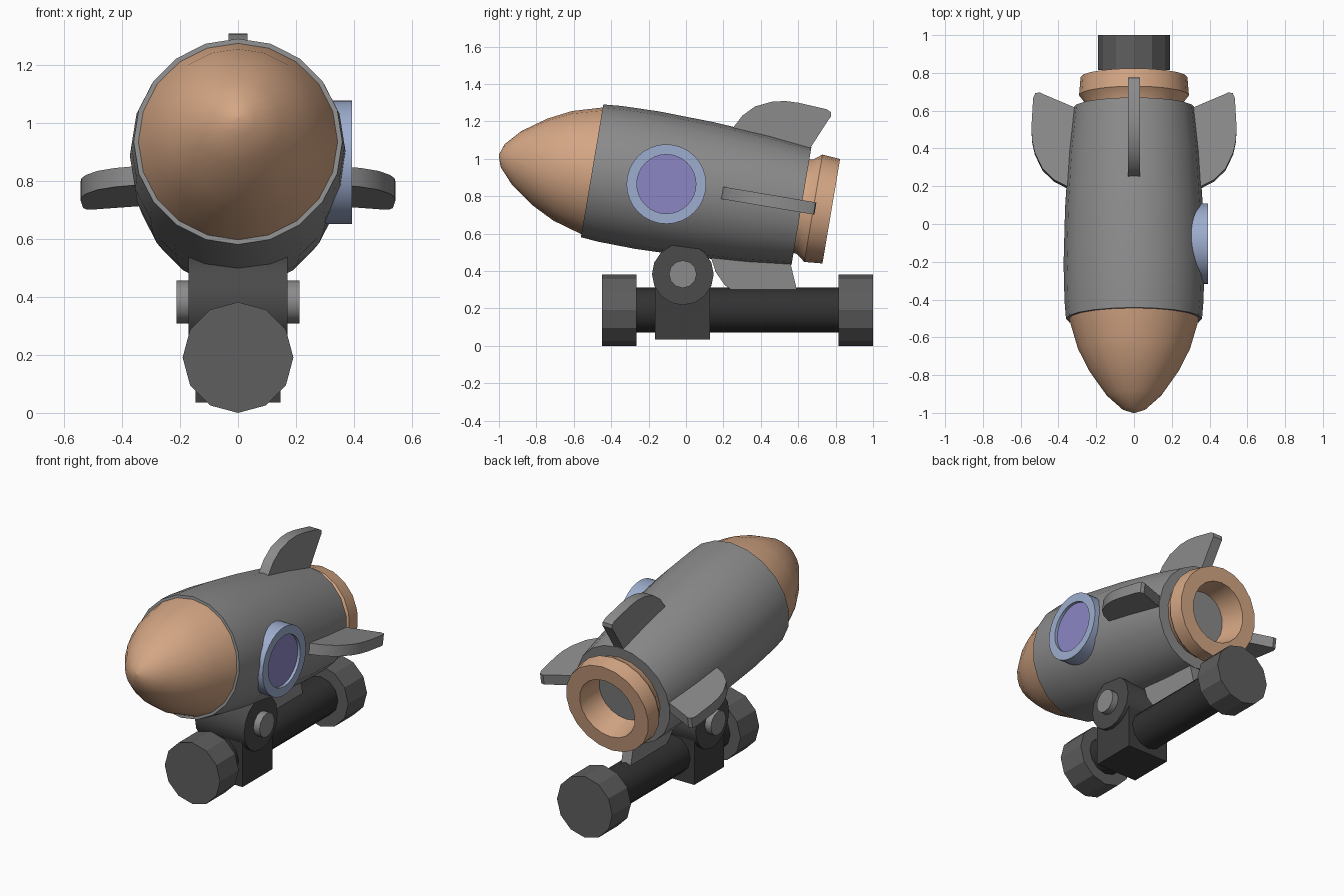
import bpy, bmesh, math
from mathutils import Vector, Matrix

if "Cube" in bpy.data.objects:
    bpy.data.objects.remove(bpy.data.objects["Cube"])

TILT = math.radians(9.6)
TIP = Vector((0, -1, 1.02))
BACK = Vector((0, math.cos(TILT), -math.sin(TILT)))   # nose to tail
UP = Vector((0, math.sin(TILT), math.cos(TILT)))      # away from the hull axis
SIDE = Vector((1, 0, 0))


def material(name, rgb):
    m = bpy.data.materials.new(name)
    m.diffuse_color = (*rgb, 1)
    m.use_nodes = True
    m.node_tree.nodes["Principled BSDF"].inputs["Base Color"].default_value = m.diffuse_color
    return m


COPPER = material("copper", (0.66, 0.38, 0.23))
GREY = material("hull_grey", (0.26, 0.26, 0.26))
BLUE = material("pale_blue", (0.34, 0.42, 0.62))
GLASS = material("violet_glass", (0.26, 0.24, 0.55))
CAP = material("cap_grey", (0.112, 0.112, 0.112))
HUB = material("hub_grey", (0.069, 0.069, 0.069))
BLOCK = material("block_grey", (0.048, 0.048, 0.048))
TUBE = material("tube_black", (0.032, 0.032, 0.032))


def finish(name, bm, mat, smooth=None):
    bmesh.ops.recalc_face_normals(bm, faces=bm.faces)
    me = bpy.data.meshes.new(name)
    bm.to_mesh(me)
    bm.free()
    ob = bpy.data.objects.new(name, me)
    bpy.context.collection.objects.link(ob)
    me.materials.append(mat)
    if smooth:
        bpy.ops.object.select_all(action='DESELECT')
        ob.select_set(True)
        bpy.context.view_layer.objects.active = ob
        bpy.ops.object.shade_smooth_by_angle(angle=math.radians(smooth))
    return ob


def lathe(name, profile, mat, origin, axis, up, sides, smooth=None, closed=False):
    """Spin (distance, radius) pairs about an axis; ends are capped unless closed."""
    bm = bmesh.new()
    out = axis.cross(up)
    rings = []
    for d, r in profile:
        ring = []
        for i in range(sides):
            a = math.tau * i / sides
            ring.append(bm.verts.new(origin + axis * d + (up * math.cos(a) + out * math.sin(a)) * r))
        rings.append(ring)
    pairs = list(zip(rings, rings[1:]))
    if closed:
        pairs.append((rings[-1], rings[0]))
    else:
        bm.faces.new(rings[0])
        bm.faces.new(rings[-1])
    for a, b in pairs:
        for i in range(sides):
            j = (i + 1) % sides
            bm.faces.new((a[i], a[j], b[j], b[i]))
    bmesh.ops.remove_doubles(bm, verts=bm.verts, dist=0.0005)
    return finish(name, bm, mat, smooth)


# Hull: nose, body and open nozzle on the tilted axis
lathe("nose_cone", [(0, 0.004), (0.02, 0.062), (0.097, 0.147), (0.224, 0.236), (0.345, 0.297),
                    (0.51, 0.345)], COPPER, TIP, BACK, UP, 20, 40)
lathe("body", [(0.505, 0.345), (0.505, 0.36), (0.6, 0.368), (0.8, 0.373), (1.1, 0.365),
               (1.4, 0.346), (1.64, 0.32)], GREY, TIP, BACK, UP, 20, 40)
lathe("nozzle", [(1.63, 0.25), (1.66, 0.257), (1.705, 0.291), (1.802, 0.283), (1.802, 0.19),
                 (1.63, 0.165)], COPPER, TIP, BACK, UP, 20, 30, closed=True)

# Four fins around the tail
FIN = [(1.198, 0.33), (1.247, 0.424), (1.307, 0.485), (1.392, 0.525), (1.46, 0.54), (1.531, 0.543),
       (1.685, 0.534), (1.711, 0.523), (1.716, 0.499), (1.704, 0.476), (1.635, 0.315), (1.62, 0.28),
       (1.2, 0.28)]
for k, name in enumerate(("top_fin", "right_fin", "bottom_fin", "left_fin")):
    turn = Matrix.Rotation(k * math.pi / 2, 3, BACK)
    out, across = turn @ UP, turn @ SIDE
    bm = bmesh.new()
    a, b = [[bm.verts.new(TIP + BACK * d + out * r + across * s) for d, r in FIN]
            for s in (-0.033, 0.033)]
    bm.faces.new(a)
    bm.faces.new(b)
    for i in range(len(FIN)):
        j = (i + 1) % len(FIN)
        bm.faces.new((a[i], a[j], b[j], b[i]))
    finish(name, bm, GREY, 30)

# Round window on the right side
Z = Vector((0, 0, 1))
WIN = Vector((0, -0.105, 0.865))
lathe("window_frame", [(0.28, 0.213), (0.393, 0.213), (0.393, 0.158), (0.28, 0.158)],
      BLUE, WIN, SIDE, Z, 32, 30, closed=True)
lathe("window_glass", [(0.3, 0.16), (0.375, 0.16)], GLASS, WIN, SIDE, Z, 32, 30)

# Swivel hub, bolt and clamp block
HUB_AT = Vector((0, -0.017, 0.383))
lathe("swivel_hub", [(-0.17, 0.165), (0.17, 0.165)], HUB, HUB_AT, SIDE, Z, 16, 30)
lathe("swivel_bolt", [(-0.212, 0.074), (0.212, 0.074)], GREY, HUB_AT, SIDE, Z, 12, 35)
bm = bmesh.new()
bmesh.ops.create_cube(bm, size=1, matrix=Matrix.Translation((0, -0.018, 0.173))
                      @ Matrix.Diagonal((0.294, 0.293, 0.276, 1)))
finish("clamp_block", bm, BLOCK)

# Handle tube with a cap at each end
Y = Vector((0, 1, 0))
AXIS = Vector((0, 0, 0.191))
lathe("handle_tube", [(-0.3, 0.12), (0.85, 0.12)], TUBE, AXIS, Y, Z, 12, 40)
for name, y0, y1 in (("front_cap", -0.45, -0.265), ("rear_cap", 0.815, 1.0)):
    lathe(name, [(y0, 0.191), (y1, 0.191)], CAP, AXIS, Y, Z, 12, 25)
